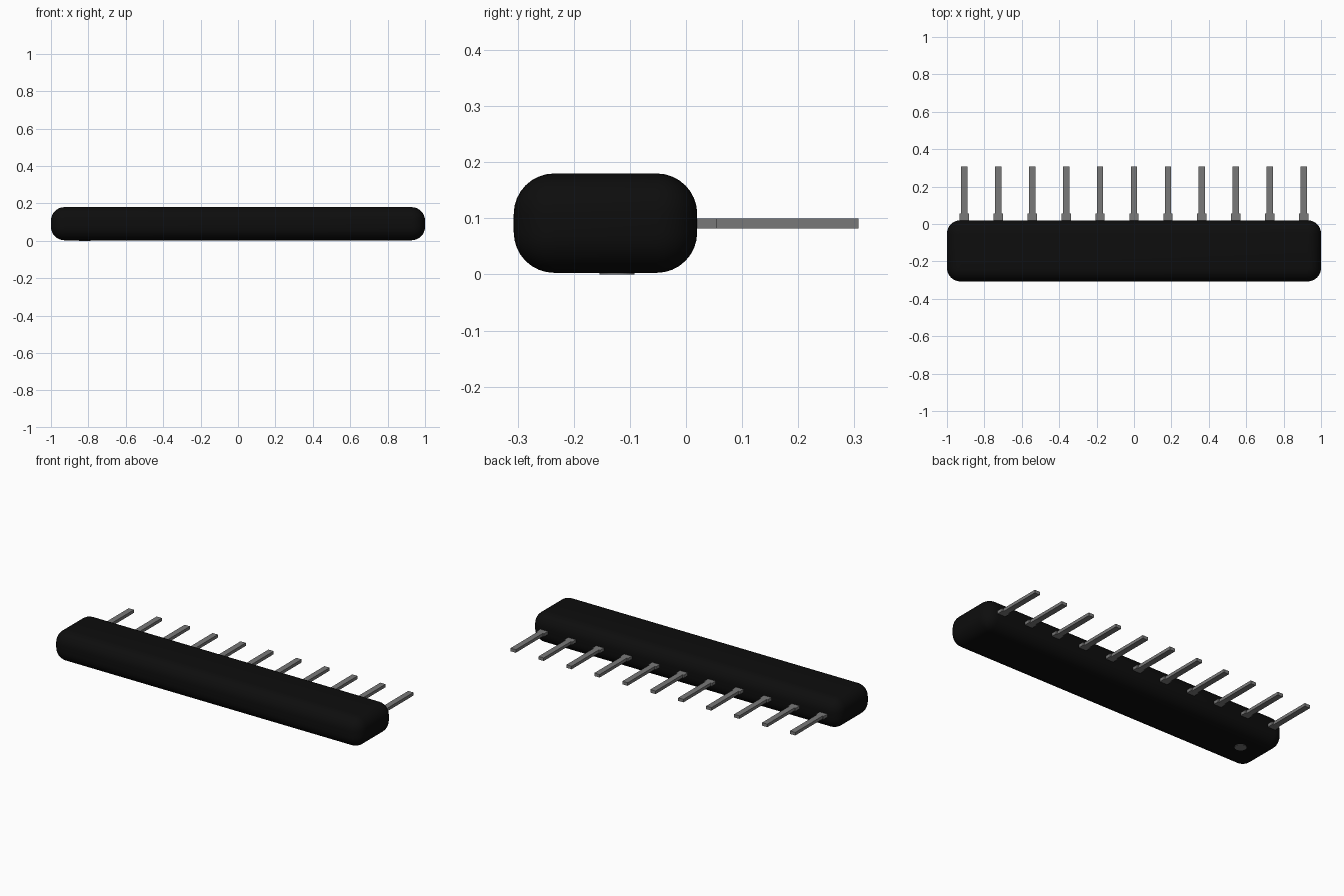
import bpy
import bmesh
from mathutils import Matrix, Vector

cube = bpy.data.objects.get("Cube")
if cube:
    bpy.data.objects.remove(cube, do_unlink=True)


def make_material(name, value, roughness):
    mat = bpy.data.materials.new(name)
    mat.use_nodes = True
    colour = (value, value, value, 1)
    mat.diffuse_color = colour
    shader = mat.node_tree.nodes["Principled BSDF"]
    shader.inputs["Base Color"].default_value = colour
    shader.inputs["Roughness"].default_value = roughness
    return mat


black = make_material("black_plastic", 0.004, 0.6)
grey = make_material("grey_metal", 0.19, 0.4)
mark_grey = make_material("mark_grey", 0.16, 0.6)


def add_box(bm, low, high):
    low, high = Vector(low), Vector(high)
    place = Matrix.Translation((low + high) / 2) @ Matrix.Diagonal((high - low).to_4d())
    bmesh.ops.create_cube(bm, size=1, matrix=place)


def finish(name, bm, mat):
    mesh = bpy.data.meshes.new(name)
    bm.to_mesh(mesh)
    bm.free()
    mesh.materials.append(mat)
    obj = bpy.data.objects.new(name, mesh)
    bpy.context.collection.objects.link(obj)
    return obj


# Rounded housing
bm = bmesh.new()
add_box(bm, (-1, -0.307, 0.003), (1, 0.02, 0.18))
bmesh.ops.bevel(bm, geom=bm.edges[:], offset=0.072, segments=8,
                profile=0.5, affect='EDGES')
for face in bm.faces:
    face.smooth = True
finish("housing", bm, black)

# Row of stepped pins: a T outline extruded to the pin thickness
PIN_COUNT = 11
PITCH = 0.1815
BASE, SHOULDER, TIP = -0.02, 0.055, 0.307
WIDE, NARROW = 0.025, 0.017
half = [(WIDE, BASE), (WIDE, SHOULDER), (NARROW, SHOULDER), (NARROW, TIP)]
outline = half + [(-x, y) for x, y in reversed(half)]
for i in range(PIN_COUNT):
    centre = (i - (PIN_COUNT - 1) / 2) * PITCH
    bm = bmesh.new()
    face = bm.faces.new([bm.verts.new((centre + x, y, 0.082)) for x, y in outline])
    top = bmesh.ops.extrude_face_region(bm, geom=[face])["geom"]
    bmesh.ops.translate(bm, vec=(0, 0, 0.018),
                        verts=[v for v in top if isinstance(v, bmesh.types.BMVert)])
    bmesh.ops.recalc_face_normals(bm, faces=bm.faces[:])
    finish(f"pin_{i + 1}", bm, grey)

# Round marker disc under the first pin
bm = bmesh.new()
bmesh.ops.create_cone(bm, cap_ends=True, segments=32, radius1=0.031, radius2=0.031,
                      depth=0.006, matrix=Matrix.Translation((-0.82, -0.123, 0.003)))
finish("first_pin_mark", bm, mark_grey)
